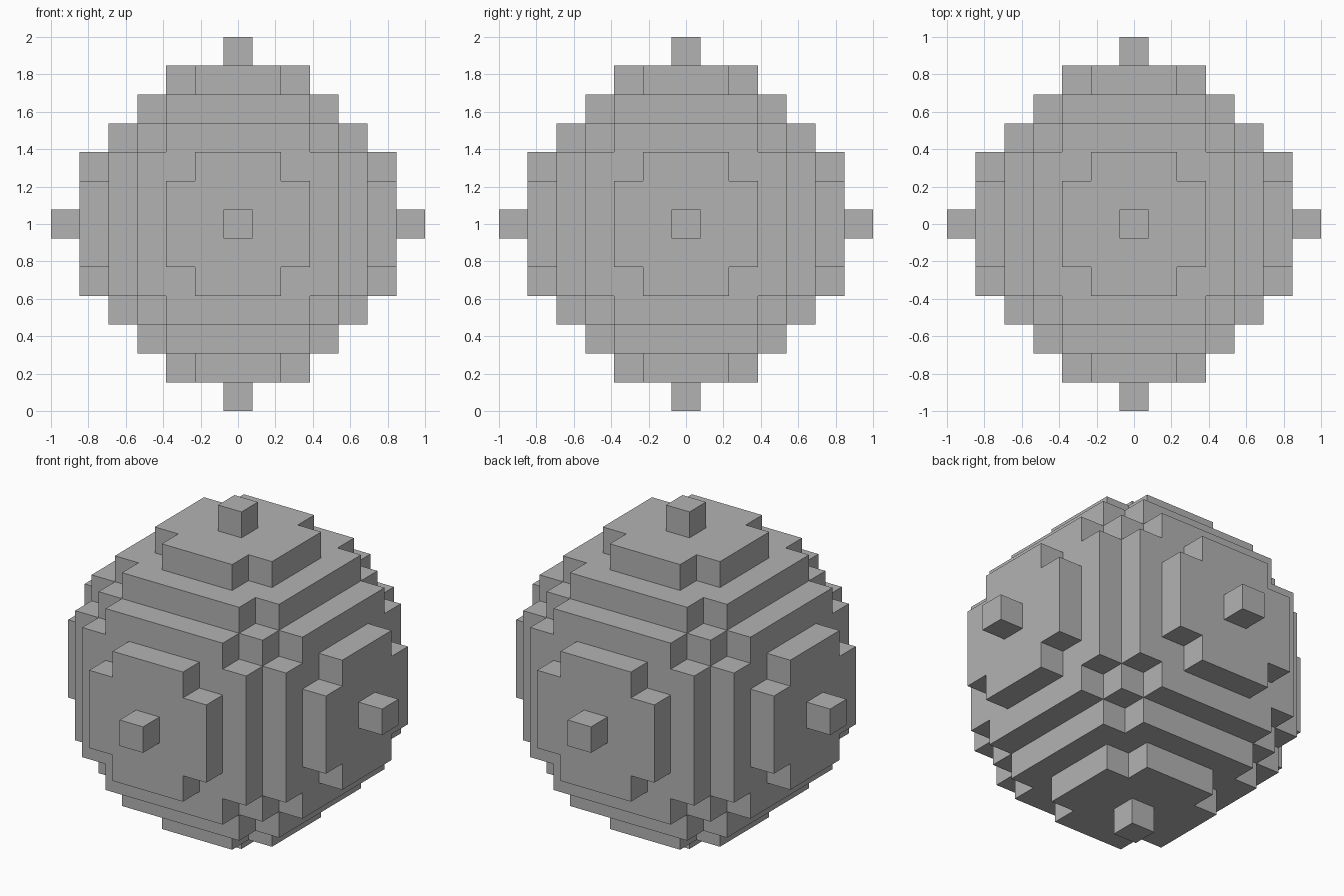
import bpy
import bmesh
from itertools import product
from mathutils import Vector

cube = bpy.data.objects.get("Cube")
if cube:
    bpy.data.objects.remove(cube, do_unlink=True)

REACH = 6                       # blocks from the centre to each tip
SIZE = 2 / (2 * REACH + 1)      # edge length of one block
CENTRE = Vector((0, 0, 1))

# Plain grey material
grey = bpy.data.materials.new("grey")
grey.use_nodes = True
colour = (0.45, 0.45, 0.45, 1)
grey.diffuse_color = colour
grey.node_tree.nodes["Principled BSDF"].inputs["Base Color"].default_value = colour


def is_filled(cell):
    """Stepped ball, plus one tip block at the end of each axis."""
    squared = sum(c * c for c in cell)
    return squared <= (REACH - 0.5) ** 2 or squared == REACH ** 2 and max(map(abs, cell)) == REACH


# Block ball: only the outer faces of the blocks are made
bm = bmesh.new()
span = range(-REACH, REACH + 1)
for cell in filter(is_filled, product(span, repeat=3)):
    for axis, sign in product(range(3), (-1, 1)):
        beside = list(cell)
        beside[axis] += sign
        if is_filled(beside):
            continue
        normal, u = Vector((0, 0, 0)), Vector((0, 0, 0))
        normal[axis] = sign
        u[(axis + 1) % 3] = 1
        v = normal.cross(u)
        middle = Vector(cell) + normal / 2
        corners = (-u - v, u - v, u + v, v - u)
        bm.faces.new([bm.verts.new(CENTRE + (middle + c / 2) * SIZE) for c in corners])

# Weld the blocks into one closed skin
bmesh.ops.remove_doubles(bm, verts=bm.verts, dist=SIZE / 100)

mesh = bpy.data.meshes.new("block_ball")
bm.to_mesh(mesh)
bm.free()
mesh.materials.append(grey)
bpy.context.collection.objects.link(bpy.data.objects.new("block_ball", mesh))
